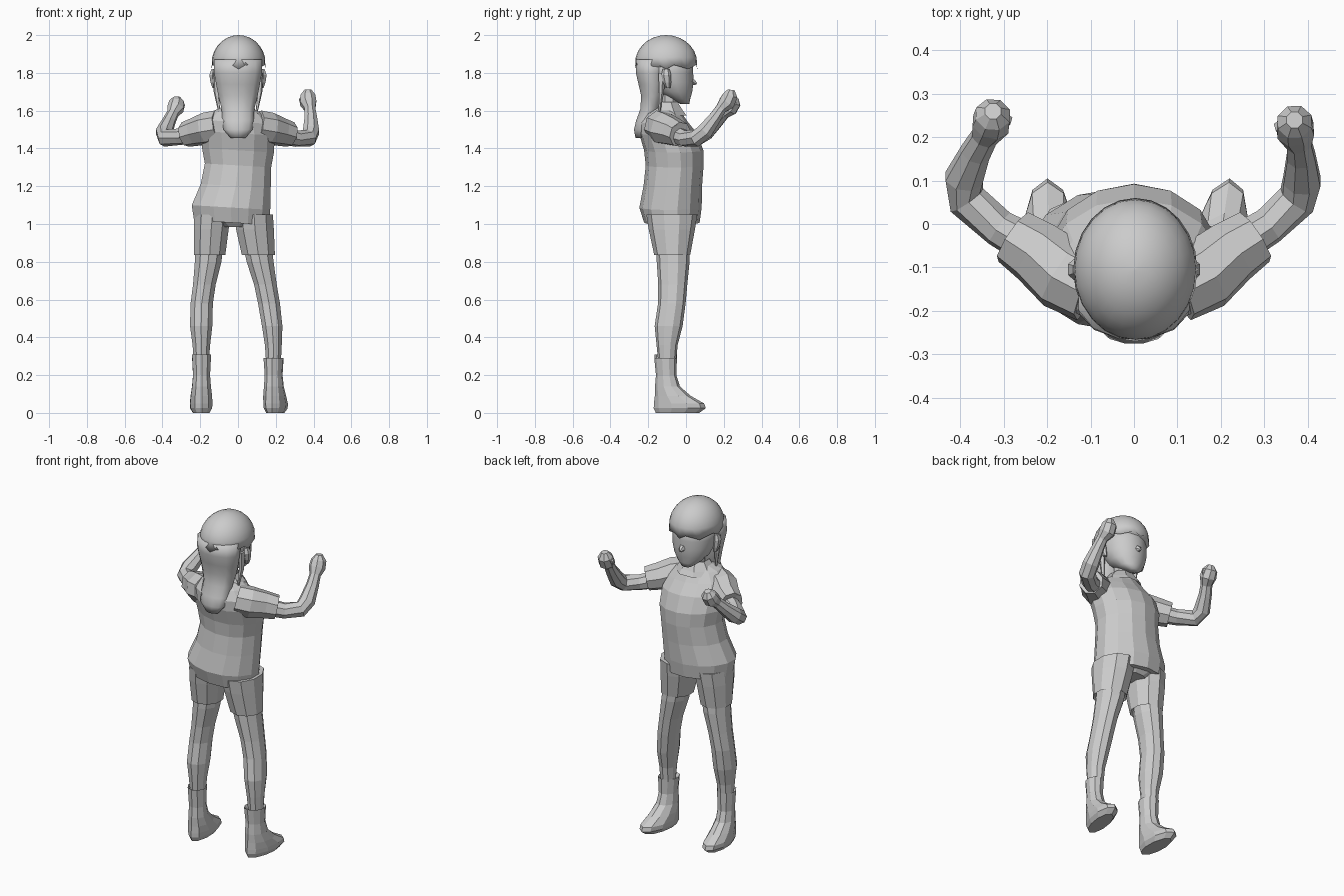
import bpy, bmesh, math
from mathutils import Vector


def finish(name, bm, smooth=False):
    bmesh.ops.recalc_face_normals(bm, faces=bm.faces)
    me = bpy.data.meshes.new(name)
    bm.to_mesh(me)
    bm.free()
    ob = bpy.data.objects.new(name, me)
    bpy.context.collection.objects.link(ob)
    if smooth:
        for p in me.polygons:
            p.use_smooth = True
    return ob


def skin_rings(name, rings, caps=(True, True), smooth=False):
    bm = bmesh.new()
    vs = [[bm.verts.new(p) for p in r] for r in rings]
    n = len(vs[0])
    for a, b in zip(vs, vs[1:]):
        for i in range(n):
            j = (i + 1) % n
            bm.faces.new((a[i], a[j], b[j], b[i]))
    for cap, r in zip(caps, (vs[0], vs[-1])):
        if cap:
            bm.faces.new(r)
    return finish(name, bm, smooth)


def loft(name, secs, n=10, skew=0.0, tilt=0.0, caps=(True, True), smooth=False):
    """Stack of level ellipses (cx, cy, z, rx, ry); skew turns feet, tilt slopes hems."""
    rings = []
    for cx, cy, z, rx, ry in secs:
        ring = []
        for i in range(n):
            a = math.tau * (i + 0.5) / n
            x, y = cx + rx * math.cos(a), cy + ry * math.sin(a)
            ring.append((x + skew * (y + 0.11), y, z + tilt * x))
        rings.append(ring)
    return skin_rings(name, rings, caps, smooth)


def tube(name, pts, n=8, caps=(True, True)):
    """Round tube along a path of (x, y, z, radius)."""
    rings = []
    for k, (x, y, z, r) in enumerate(pts):
        a, b = pts[max(k - 1, 0)], pts[min(k + 1, len(pts) - 1)]
        t = (Vector(b[:3]) - Vector(a[:3])).normalized()
        u = (Vector((0, -0.6, 0.8)) - t * t.dot(Vector((0, -0.6, 0.8)))).normalized()
        v = t.cross(u)
        rings.append([Vector((x, y, z)) + r * (u * math.cos(math.tau * (i + .5) / n)
                      + v * math.sin(math.tau * (i + .5) / n)) for i in range(n)])
    return skin_rings(name, rings, caps)


# Face and neck
loft("head", [(0, -.005, 1.635, .03, .022), (0, -.03, 1.66, .066, .052),
              (0, -.06, 1.70, .1, .093), (0, -.08, 1.75, .118, .12),
              (0, -.09, 1.80, .124, .128), (0, -.1, 1.88, .128, .138)], 14, smooth=True)
loft("neck", [(0, -.1, 1.56, .062, .06), (0, -.09, 1.63, .052, .052),
              (0, -.09, 1.72, .055, .055)], 8)
tube("nose", [(0, .02, 1.765, .02), (0, .038, 1.75, .018), (0, .056, 1.742, .006)], 6)
for s, side in ((-1, "left"), (1, "right")):
    loft(side + "_ear", [(s * .125, -.095, 1.72, .012, .012), (s * .132, -.1, 1.75, .016, .022),
                         (s * .136, -.105, 1.79, .018, .026), (s * .13, -.105, 1.82, .012, .018)], 6)
    # Loose strand behind each ear
    tube(side + "_strand", [(s * .115, -.13, 1.80, .02), (s * .115, -.13, 1.70, .014),
                            (s * .1, -.14, 1.60, .006)], 5)

# Hair cap with a jagged fringe
N, rows = 24, 7
cap = []
for k in range(1, rows + 1):
    e = math.pi / 2 * k / rows
    ring = []
    for i in range(N):
        a = math.tau * i / N
        z = 1.85 + .15 * math.cos(e)
        if k == rows:
            z -= .03 if i % 3 == 0 else .008
        ring.append((.003 + .143 * math.sin(e) * math.cos(a),
                     -.105 + .165 * math.sin(e) * math.sin(a), z))
    cap.append(ring)
cap.insert(0, [(.003 + .001 * math.cos(math.tau * i / N),
                -.105 + .001 * math.sin(math.tau * i / N), 2.0) for i in range(N)])
skin_rings("hair_cap", cap, (True, True), smooth=True)

# Long hair hanging down the back
loft("back_hair", [(0, -.175, 1.87, .132, .093), (0, -.185, 1.80, .131, .083),
                   (0, -.18, 1.74, .12, .074), (0, -.178, 1.68, .108, .062),
                   (0, -.187, 1.61, .09, .056), (0, -.215, 1.55, .086, .05),
                   (0, -.235, 1.50, .08, .042), (0, -.24, 1.455, .04, .028)], 12, smooth=True)

# Shirt
loft("shirt", [(-.035, -.075, 1.005, .203, .147), (-.037, -.082, 1.085, .213, .165),
               (-.012, -.07, 1.20, .19, .155), (0, -.06, 1.31, .18, .153),
               (0, -.065, 1.39, .195, .157), (0, -.095, 1.48, .2, .153),
               (0, -.12, 1.54, .18, .13), (0, -.125, 1.59, .135, .1),
               (0, -.11, 1.62, .075, .075)], 14, tilt=-.06)
loft("collar", [(0, -.095, 1.575, .115, .105), (0, -.1, 1.60, .105, .09),
                (0, -.105, 1.645, .068, .066), (0, -.105, 1.60, .06, .06)], 8,
     caps=(False, False))

# Sleeves and arms
arms = {
    "left": [(-.22, -.06, 1.475, .05), (-.31, -.01, 1.462, .044), (-.385, .055, 1.455, .046),
             (-.392, .105, 1.485, .046), (-.365, .165, 1.545, .036), (-.345, .2, 1.585, .032),
             (-.33, .23, 1.612, .046), (-.325, .252, 1.645, .042), (-.325, .26, 1.67, .02)],
    "right": [(.22, -.06, 1.475, .05), (.31, -.005, 1.452, .044), (.375, .055, 1.455, .046),
              (.387, .1, 1.49, .046), (.385, .155, 1.565, .035), (.38, .185, 1.61, .031),
              (.372, .215, 1.64, .046), (.37, .235, 1.68, .042), (.37, .24, 1.71, .02)]}
for side, path in arms.items():
    s = -1 if side == "left" else 1
    tube(side + "_arm", path)
    tube(side + "_sleeve", [(s * .1, -.145, 1.52, .085), (s * .165, -.115, 1.505, .087),
                            (s * .225, -.065, 1.488, .076), (s * .278, -.03, 1.474, .068),
                            (s * .272, -.034, 1.476, .052)])
    # Thumb
    h = path[-3]
    tube(side + "_thumb", [(h[0] - s * .025, h[1], h[2] - .01, .016),
                           (h[0] - s * .035, h[1] + .01, h[2] + .02, .016),
                           (h[0] - s * .02, h[1] + .025, h[2] + .04, .009)], 5)

# Shorts
loft("shorts_seat", [(-.02, -.075, .985, .1, .1), (-.03, -.075, 1.02, .185, .13),
                     (-.03, -.075, 1.08, .19, .14)], 12)
loft("left_shorts_leg", [(-.135, -.075, 1.05, .1, .135), (-.142, -.075, .97, .097, .122),
                         (-.15, -.073, .835, .087, .095), (-.15, -.073, .85, .07, .08)])
loft("right_shorts_leg", [(.085, -.075, 1.05, .105, .135), (.09, -.075, .97, .105, .122),
                          (.108, -.073, .835, .092, .095), (.11, -.073, .85, .075, .08)])

# Legs
loft("left_leg", [(-.15, -.07, .9, .078, .088), (-.158, -.068, .8, .074, .087),
                  (-.178, -.07, .68, .063, .077), (-.192, -.075, .58, .062, .073),
                  (-.195, -.092, .46, .062, .074), (-.194, -.1, .36, .049, .056),
                  (-.194, -.1, .25, .04, .045)])
loft("right_leg", [(.1, -.07, .9, .08, .088), (.117, -.068, .8, .075, .087),
                   (.145, -.07, .68, .063, .077), (.164, -.075, .58, .061, .073),
                   (.181, -.092, .46, .057, .074), (.187, -.1, .36, .047, .056),
                   (.188, -.1, .25, .04, .045)])

# Boots with turned-out toes
for side, x, top, skew in (("left", -.193, .31, -.03), ("right", .188, .29, .15)):
    loft(side + "_boot", [(x, -.105, top - .02, .044, .048), (x, -.108, top, .053, .06),
                          (x, -.105, .2, .047, .054), (x, -.098, .14, .052, .066),
                          (x, -.07, .09, .059, .095), (x, -.037, .05, .062, .133),
                          (x, -.033, .025, .06, .138), (x, -.045, 0, .045, .115)],
         10, skew=skew)
